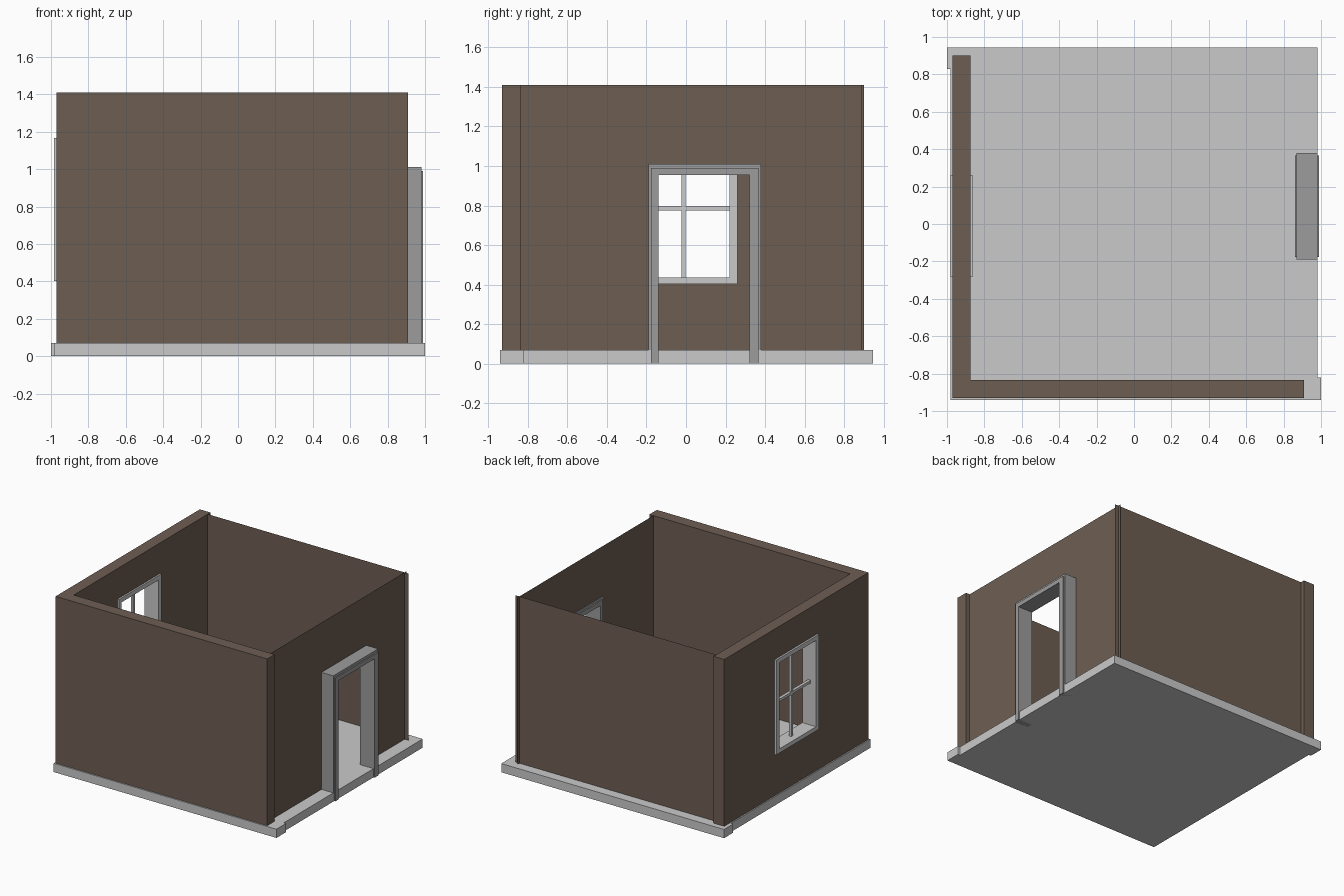
import bpy, bmesh

if "Cube" in bpy.data.objects:
    bpy.data.objects.remove(bpy.data.objects["Cube"])


def material(name, rgb):
    m = bpy.data.materials.new(name)
    m.diffuse_color = (*rgb, 1)
    m.use_nodes = True
    m.node_tree.nodes["Principled BSDF"].inputs["Base Color"].default_value = m.diffuse_color
    return m


BROWN = material("brown wall", (0.155, 0.112, 0.086))
LIGHT = material("light grey", (0.59, 0.59, 0.59))
GREY = material("mid grey", (0.335, 0.335, 0.335))


def finish(name, bm, mat):
    bmesh.ops.recalc_face_normals(bm, faces=bm.faces)
    me = bpy.data.meshes.new(name)
    bm.to_mesh(me)
    bm.free()
    me.materials.append(mat)
    ob = bpy.data.objects.new(name, me)
    bpy.context.collection.objects.link(ob)
    return ob


def extrude(name, points, depth, mat):
    """Polygon of 3D points, pushed along depth (or left flat if None)."""
    bm = bmesh.new()
    f = bm.faces.new([bm.verts.new(p) for p in points])
    if depth:
        g = bmesh.ops.extrude_face_region(bm, geom=[f], use_keep_orig=True)
        vs = [v for v in g["geom"] if isinstance(v, bmesh.types.BMVert)]
        bmesh.ops.translate(bm, verts=vs, vec=depth)
    return finish(name, bm, mat)


def box(name, x, y, z, mat):
    pts = [(x[0], y[0], z[0]), (x[1], y[0], z[0]), (x[1], y[1], z[0]), (x[0], y[1], z[0])]
    return extrude(name, pts, (0, 0, z[1] - z[0]), mat)


def ring(name, x, outer, inner, mat):
    """Rectangular frame in the yz plane; rectangles are (y0, y1, z0, z1)."""
    bm = bmesh.new()

    def loop(r, xx):
        return [bm.verts.new((xx, a, b)) for a, b in
                ((r[0], r[2]), (r[1], r[2]), (r[1], r[3]), (r[0], r[3]))]
    loops = [loop(outer, x[0]), loop(outer, x[1]), loop(inner, x[1]), loop(inner, x[0])]
    for i in range(4):
        a, b = loops[i], loops[(i + 1) % 4]
        for k in range(4):
            n = (k + 1) % 4
            bm.faces.new((a[k], a[n], b[n], b[k]))
    return finish(name, bm, mat)


def arch(name, x0, x1, outer, inner, mat):
    """Doorway-shaped profile, open at the bottom; (y0, y1, z0, z1)."""
    o, i = outer, inner
    yz = [(o[0], o[2]), (o[0], o[3]), (o[1], o[3]), (o[1], o[2]),
          (i[1], o[2]), (i[1], i[3]), (i[0], i[3]), (i[0], o[2])]
    depth = (x1 - x0, 0, 0) if x1 > x0 else None
    return extrude(name, [(x0, a, b) for a, b in yz], depth, mat)


TOP = 1.41
# Base slab with its two offset corners
slab = [(-0.98, -0.94), (1, -0.94), (1, -0.82), (0.98, -0.82), (0.98, 0.945),
        (-1, 0.945), (-1, 0.83), (-0.98, 0.83)]
extrude("base_slab", [(x, y, 0) for x, y in slab], (0, 0, 0.07), LIGHT)

# Thick front and left walls
box("front_wall", (-0.875, 0.91), (-0.93, -0.835), (0.01, TOP), BROWN)
ring("left_wall", (-0.97, -0.875), (-0.93, 0.9, 0.01, TOP), (-0.27, 0.25, 0.41, 1.155), BROWN)

# Thin right and back walls crossing at the corner
arch("right_wall", 0.875, 0.875, (-0.835, 0.89, 0.06, TOP), (-0.17, 0.36, 0.06, 0.985), BROWN)
extrude("back_wall", [(-0.875, 0.865, 0.06), (0.91, 0.865, 0.06),
                      (0.91, 0.865, TOP), (-0.875, 0.865, TOP)], None, BROWN)

# Door frame with raised trim on both sides
opening = (-0.14, 0.32, 0, 0.955)
arch("door_frame", 0.87, 0.98, (-0.19, 0.38, 0, 1.01), opening, GREY)
for name, x0 in (("door_trim_inner", 0.86), ("door_trim_outer", 0.98)):
    arch(name, x0, x0 + 0.01, (-0.177, 0.367, 0, 0.99), opening, GREY)

# Window frame and glazing bars
ring("window_frame", (-0.985, -0.862), (-0.28, 0.26, 0.403, 1.165),
     (-0.245, 0.22, 0.437, 1.13), LIGHT)
box("window_bar_upright", (-0.935, -0.915), (-0.024, -0.002), (0.43, 1.135), LIGHT)
box("window_bar_cross", (-0.937, -0.913), (-0.25, 0.225), (0.775, 0.797), LIGHT)
